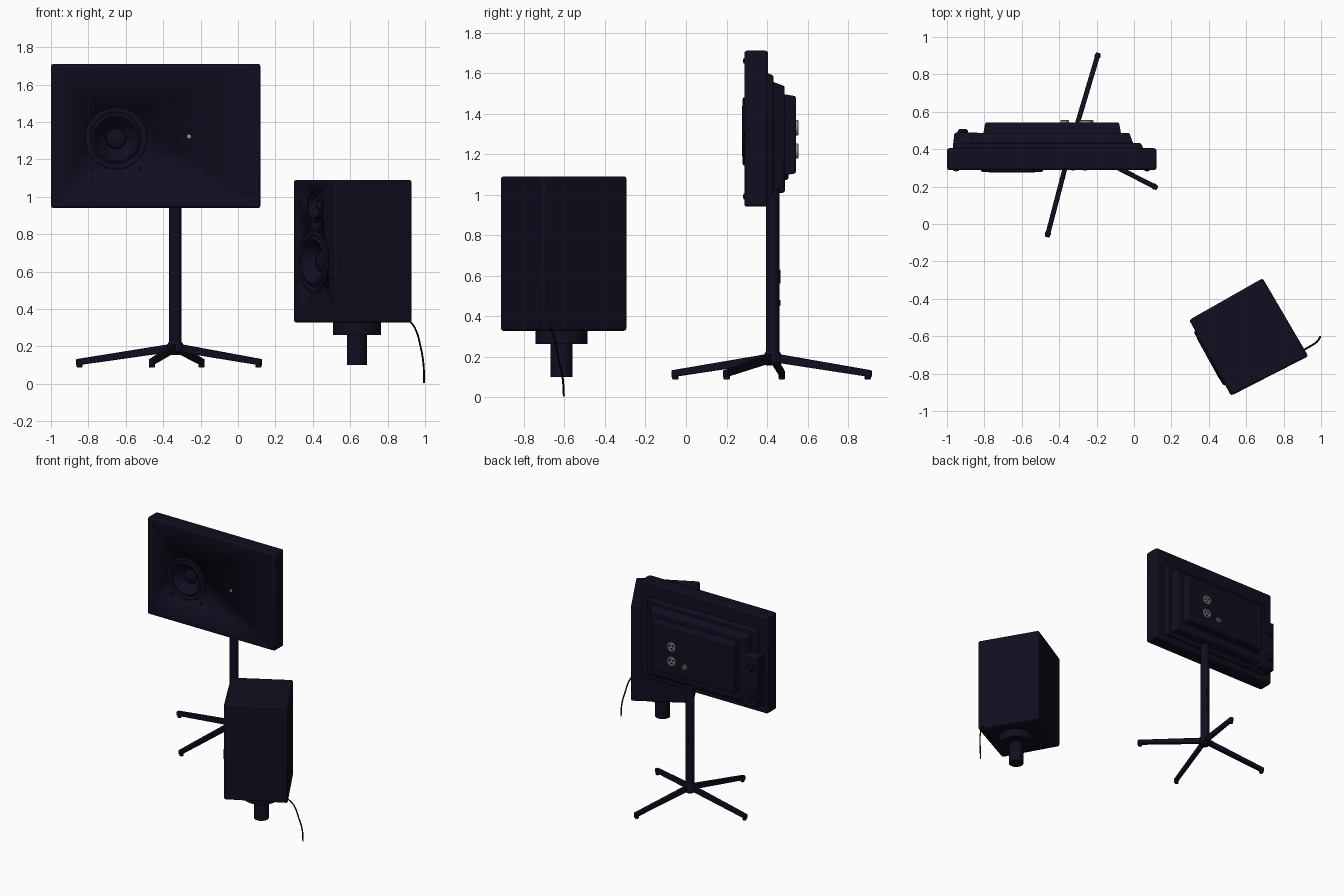
import bpy, bmesh, math
from mathutils import Vector

if "Cube" in bpy.data.objects:
    bpy.data.objects.remove(bpy.data.objects["Cube"])


def material(name, rgb):
    m = bpy.data.materials.new(name)
    m.diffuse_color = (*rgb, 1)
    m.use_nodes = True
    m.node_tree.nodes["Principled BSDF"].inputs["Base Color"].default_value = m.diffuse_color
    return m


NAVY = material("dark navy", (0.0046, 0.0045, 0.014))
BLACK = material("black", (0.001, 0.001, 0.001))
GREY = material("socket grey", (0.28, 0.27, 0.25))


def finish(name, bm, mat, bevel=0.0, segs=2):
    bmesh.ops.recalc_face_normals(bm, faces=bm.faces)
    me = bpy.data.meshes.new(name)
    bm.to_mesh(me)
    bm.free()
    ob = bpy.data.objects.new(name, me)
    bpy.context.collection.objects.link(ob)
    me.materials.append(mat)
    if bevel:
        b = ob.modifiers.new("bevel", 'BEVEL')
        b.width, b.segments = bevel, segs
    bpy.ops.object.select_all(action='DESELECT')
    ob.select_set(True)
    bpy.context.view_layer.objects.active = ob
    bpy.ops.object.shade_smooth_by_angle(angle=math.radians(35))
    return ob


def loft(name, bottom, top, mat=NAVY, bevel=0.0):
    """Solid between two matching rings of points."""
    bm = bmesh.new()
    a = [bm.verts.new(p) for p in bottom]
    b = [bm.verts.new(p) for p in top]
    n = len(a)
    bm.faces.new(a)
    bm.faces.new(b)
    for i in range(n):
        bm.faces.new((a[i], a[(i + 1) % n], b[(i + 1) % n], b[i]))
    return finish(name, bm, mat, bevel)


def plate(name, x0, x1, z0, z1, y0, y1, inset=0.0, bevel=0.008):
    """Upright slab whose back face is smaller by inset."""
    def ring(i, y):
        return [(x0 + i, y, z0 + i), (x1 - i, y, z0 + i), (x1 - i, y, z1 - i), (x0 + i, y, z1 - i)]
    return loft(name, ring(0, y0), ring(inset, y1), NAVY, bevel)


def lathe(name, profile, loc, axis=(0, 0, 1), mat=NAVY, n=48):
    """Turn (radius, height) points around an axis."""
    q = Vector(axis).to_track_quat('Z', 'Y')
    bm = bmesh.new()
    rings = []
    for r, h in profile:
        k = 1 if r == 0 else n
        rings.append([bm.verts.new(Vector(loc) + q @ Vector((r * math.cos(math.tau * i / n),
                      r * math.sin(math.tau * i / n), h))) for i in range(k)])
    for a, b in zip(rings, rings[1:]):
        for i in range(n):
            vs = [a[i % len(a)], a[(i + 1) % len(a)], b[(i + 1) % len(b)], b[i % len(b)]]
            bm.faces.new(list(dict.fromkeys(vs)))
    return finish(name, bm, mat)


def driver(name, body, loc, axis, R, depth):
    """Cut a recess in the body and fit a cone with surround and dust cap."""
    cut = lathe(name + "_cutter", [(0, -depth - .015), (R * .8, -depth - .015), (R * .8, .03), (0, .03)], loc, axis)
    cut.hide_render = True
    mod = body.modifiers.new("recess", 'BOOLEAN')
    mod.object, mod.operation, mod.solver = cut, 'DIFFERENCE', 'EXACT'
    bpy.context.view_layer.objects.active = body
    for m in [m.name for m in body.modifiers if m.type in {'BEVEL', 'BOOLEAN'}]:
        bpy.ops.object.modifier_apply(modifier=m)
    bpy.data.objects.remove(cut)
    lathe(name, [(R, -.002), (R, .006), (R * .94, .010), (R * .86, .008), (R * .82, .002),
                 (R * .78, .009), (R * .73, .012), (R * .68, .006), (R * .65, -.006),
                 (R * .34, -depth), (R * .31, -depth + .012), (R * .18, -depth + .022),
                 (0, -depth + .026)], loc, axis)


# --- panel speaker on a stand ---
panel = plate("panel_body", -1.0, .12, .94, 1.71, .288, .405, 0, .012)
driver("panel_woofer", panel, (-.652, .288, 1.312), (0, -1, 0), .165, .05)
for sx in (-1, 1):
    for sz in (-1, 1):
        lathe("woofer_screw", [(.01, -.002), (.01, .005), (0, .007)],
              (-.652 + sx * .128, .288, 1.312 + sz * .158), (0, -1, 0), n=12)
        lathe("panel_screw", [(.014, -.002), (.014, .004), (0, .007)],
              (-.44 + sx * .51, .288, 1.325 + sz * .335), (0, -1, 0), n=12)
lathe("front_indicator", [(.011, -.002), (.011, .002), (0, .002)], (-.262, .288, 1.323), (0, -1, 0), GREY, 12)
lathe("front_button", [(.008, -.002), (.008, .002), (0, .002)], (-.325, .288, 1.30), (0, -1, 0), BLACK, 12)

# stepped back housing
plate("back_step_outer", -.93, .05, .98, 1.60, .40, .432, .012)
plate("back_step_middle", -.88, .0, 1.01, 1.56, .42, .487, .025)
plate("back_step_inner", -.81, -.065, 1.09, 1.50, .46, .543, .015)
plate("back_side_block", -.97, -.82, 1.0, 1.42, .40, .488, .01)
for z in (1.10, 1.32):
    lathe("side_knob", [(.028, -.01), (.028, .012), (.02, .022), (0, .022)], (-.915, .485, z), (0, 1, 0), n=24)

# sockets on the back
for x, z, r in ((-.255, 1.33, .038), (-.255, 1.215, .038), (-.37, 1.20, .022)):
    lathe("socket_ring", [(r, -.01), (r, .01), (r * .8, .013), (r * .68, .010), (r * .66, .002), (0, .002)],
          (x, .543, z), (0, 1, 0), GREY, 24)
    for i in range(3):
        a = math.tau * i / 3 + .5
        lathe("socket_hole", [(r * .18, 0), (r * .18, .005), (0, .005)],
              (x + r * .38 * math.cos(a), .543, z + r * .38 * math.sin(a)), (0, 1, 0), BLACK, 10)

# stand post, collars and hub
PX, PY = -.335, .428
lathe("stand_post", [(0, .17), (.034, .17), (.034, 1.06), (0, 1.06)], (PX, PY, 0), n=32)
lathe("stand_hub", [(0, .155), (.03, .155), (.045, .17), (.045, .205), (.034, .225)], (PX, PY, 0), n=32)
plate("post_clip_lower", PX - .012, PX + .012, .45, .48, PY + .02, PY + .038, 0, .003)
plate("post_clip_upper", PX - .012, PX + .012, .56, .63, PY + .02, PY + .038, 0, .003)

# four splayed legs with feet
for ex, ey in ((-.19, .915), (-.465, -.07), (.125, .192), (-.865, .475)):
    d = Vector((ex - PX, ey - PY, 0))
    s = Vector((-d.y, d.x, 0)).normalized() * .013

    def section(p, zc, h):
        return [p - s + Vector((0, 0, zc - h)), p + s + Vector((0, 0, zc - h)),
                p + s + Vector((0, 0, zc + h)), p - s + Vector((0, 0, zc + h))]
    loft("stand_leg", section(Vector((PX, PY, 0)), .195, .022),
         section(Vector((ex, ey, 0)), .115, .017), NAVY, .004)
    foot = Vector((ex, ey, 0)) - d.normalized() * .018
    lathe("leg_foot", [(0, .086), (.013, .086), (.016, .092), (.016, .12), (0, .12)], foot, n=16)

# --- turned cabinet speaker on a pole mount ---
corners = [(.295, -.513), (.519, -.918), (.932, -.707), (.688, -.290)]
cabinet = loft("cabinet_body", [(x, y, .327) for x, y in corners],
               [(x, y, 1.09) for x, y in corners], NAVY, .012)
edge = Vector((corners[1][0] - corners[0][0], corners[1][1] - corners[0][1], 0)).normalized()
face = Vector((edge.y, -edge.x, 0))
mid = Vector((.407, -.7155, 0))
driver("cabinet_woofer", cabinet, mid + Vector((0, 0, .653)), face, .165, .05)
driver("cabinet_tweeter", cabinet, mid + edge * .02 + Vector((0, 0, .953)), face, .09, .03)

lathe("mount_flange", [(0, .262), (.128, .262), (.128, .332), (0, .332)], (.636, -.615, 0))
lathe("mount_pole", [(0, .10), (.054, .10), (.054, .27), (0, .27)], (.636, -.615, 0))

# hanging cable
cu = bpy.data.curves.new("power_cable", 'CURVE')
cu.dimensions = '3D'
cu.bevel_depth, cu.bevel_resolution, cu.use_fill_caps = .005, 2, True
sp = cu.splines.new('BEZIER')
path = [(.91, -.672, .345), (.945, -.652, .30), (.978, -.63, .19), (.992, -.61, .10), (.995, -.603, .004)]
sp.bezier_points.add(len(path) - 1)
for bp, p in zip(sp.bezier_points, path):
    bp.co = p
    bp.handle_left_type = bp.handle_right_type = 'AUTO'
cu.materials.append(BLACK)
bpy.context.collection.objects.link(bpy.data.objects.new("power_cable", cu))
